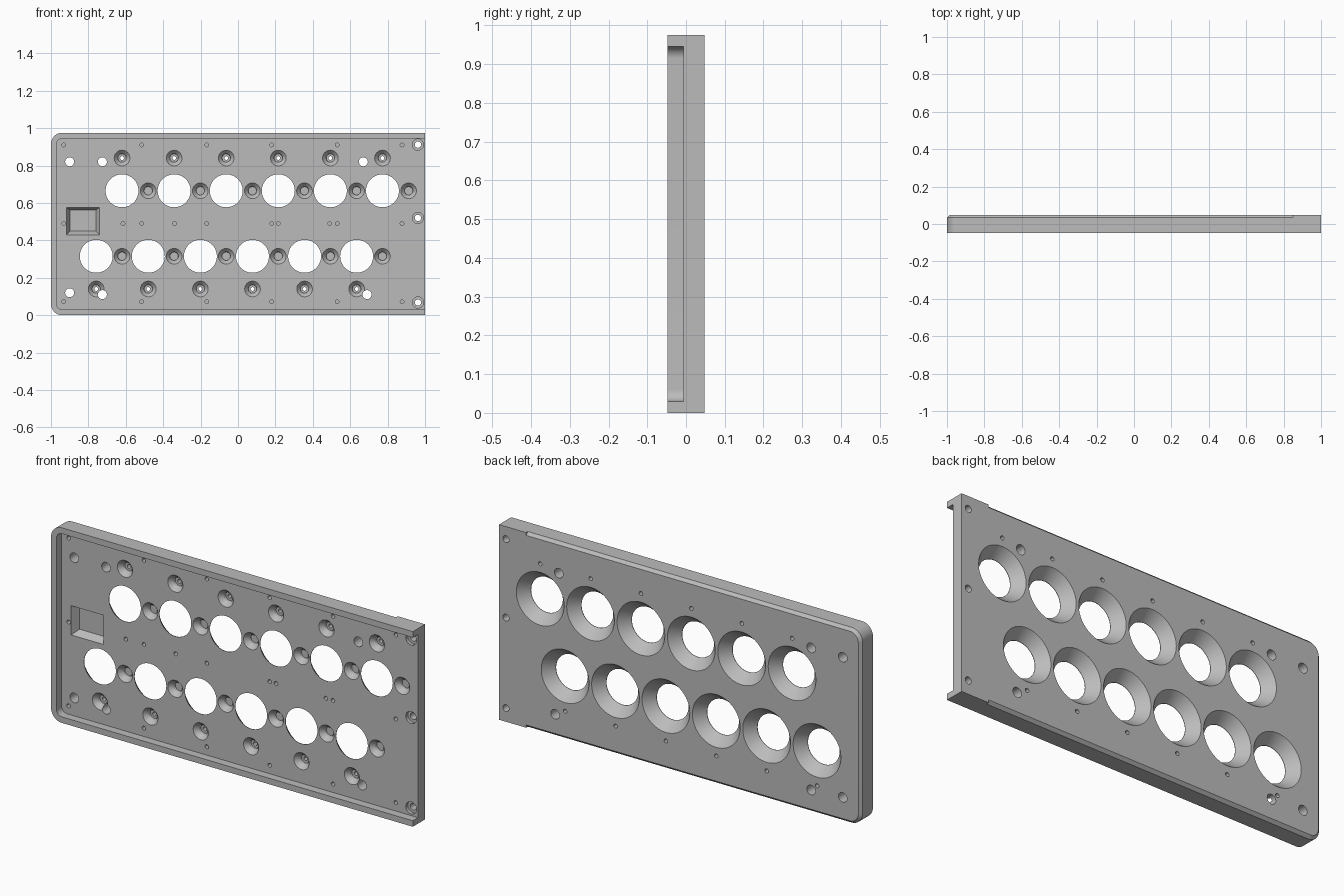
import bpy
import bmesh
from math import cos, sin, pi

cube = bpy.data.objects.get("Cube")
if cube:
    bpy.data.objects.remove(cube, do_unlink=True)

HEIGHT = 0.975
FRONT, BACK = -0.048, 0.048
FLOOR = -0.007          # bottom of the front recess
RADIUS, RIM = 0.06, 0.03
CHAMFER = 0.014
PITCH = 0.2785

grey = bpy.data.materials.new("plain grey")
grey.use_nodes = True
grey.diffuse_color = (0.5, 0.5, 0.5, 1)
grey.node_tree.nodes["Principled BSDF"].inputs["Base Color"].default_value = (0.5, 0.5, 0.5, 1)


def add_solid(bm, rings):
    """Closed solid lofted through rings of equal length."""
    loops = [[bm.verts.new(p) for p in ring] for ring in rings]
    n = len(loops[0])
    for a, b in zip(loops, loops[1:]):
        for i in range(n):
            j = (i + 1) % n
            bm.faces.new((a[i], a[j], b[j], b[i]))
    bm.faces.new(loops[0])
    bm.faces.new(loops[-1])


def make_object(name, solids):
    bm = bmesh.new()
    for rings in solids:
        add_solid(bm, rings)
    bmesh.ops.recalc_face_normals(bm, faces=bm.faces)
    mesh = bpy.data.meshes.new(name)
    bm.to_mesh(mesh)
    bm.free()
    mesh.materials.append(grey)
    obj = bpy.data.objects.new(name, mesh)
    bpy.context.collection.objects.link(obj)
    return obj


def lathe(x, z, profile, steps=32):
    """Rings about the y axis from (radius, y) pairs."""
    turns = [2 * pi * i / steps for i in range(steps)]
    return [[(x + r * cos(t), y, z + r * sin(t)) for t in turns] for r, y in profile]


def outline(inset, x_end):
    """Open-ended outline, rounded on the closed side: (x, z, normal x, normal z)."""
    r = RADIUS - inset
    path = [(x_end, HEIGHT - inset, 0, 1)]
    for cz, start in ((HEIGHT - RADIUS, pi / 2), (RADIUS, pi)):
        for i in range(13):
            t = start + i * pi / 24
            path.append((-1 + RADIUS + r * cos(t), cz + r * sin(t), cos(t), sin(t)))
    path.append((x_end, inset, 0, -1))
    return path


def prism(inset, x_end, y0, y1):
    return [[(x, y, z) for x, z, _, _ in outline(inset, x_end)] for y in (y0, y1)]


def rect(x0, x1, z0, z1, y):
    return [(x0, y, z0), (x1, y, z0), (x1, y, z1), (x0, y, z1)]


def row(x, z):
    return [(x + PITCH * i, z) for i in range(6)]


# Panel body and its cutters
panel = make_object("panel", [prism(0, 1, FRONT, BACK)])
cutters = [make_object("recess_cutter", [prism(RIM, 1.1, FRONT - 0.05, FLOOR)])]

# Chamfer along the back edge, stopping short of the open end
E = 0.01
chamfer = [[(x - nx * (CHAMFER + E), BACK + E, z - nz * (CHAMFER + E)),
            (x + nx * E, BACK + E, z + nz * E),
            (x + nx * E, BACK - CHAMFER - E, z + nz * E)]
           for x, z, nx, nz in outline(0, 0.85)]
cutters.append(make_object("chamfer_cutter", [chamfer]))

# Large openings flaring toward the back
funnel = [(0.088, -0.03), (0.088, FLOOR + 0.002), (0.132, BACK), (0.132, 0.07)]
cutters.append(make_object("funnel_cutter", [
    lathe(x, z, funnel, 64) for x, z in row(-0.62, 0.665) + row(-0.758, 0.315)]))

# Countersunk screw holes and blind countersunk sockets
screw = [(0.042, -0.03), (0.042, FLOOR), (0.024, 0.013), (0.022, 0.025),
         (0.01, 0.0251), (0.01, 0.07)]
socket = [(0.042, -0.03), (0.042, FLOOR), (0.024, 0.013), (0.022, 0.025)]
cutters.append(make_object("screw_cutter", [
    lathe(x, z, screw) for x, z in row(-0.62, 0.84) + row(-0.758, 0.14)]
    + [lathe(x, z, socket) for x, z in row(-0.48, 0.665) + row(-0.62, 0.315)]))

# Mounting holes, and counterbored holes at the open end
mounts = [(-0.9, 0.82), (-0.725, 0.82), (0.67, 0.82),
          (-0.9, 0.12), (-0.725, 0.11), (0.69, 0.11)]
solids = [lathe(x, z, [(0.024, -0.03), (0.024, 0.07)]) for x, z in mounts]
bore = [(0.03, -0.03), (0.03, 0.01), (0.017, 0.0101), (0.017, 0.07)]
solids += [lathe(0.962, z, bore) for z in (0.068, 0.52, 0.912)]

# Tiny blind pilot holes
columns = (-0.932, -0.515, -0.167, 0.18, 0.53, 0.877)
pilots = [(x, z) for x in columns for z in (0.072, 0.49, 0.91)]
pilots += [(x, 0.49) for x in (-0.615, -0.34, 0.215, 0.49)]
solids += [lathe(x, z, [(0.01, -0.03), (0.01, 0.02)], 16) for x, z in pilots]

# Tapered rectangular pocket
solids.append([rect(-0.917, -0.74, 0.43, 0.576, -0.03),
               rect(-0.917, -0.74, 0.43, 0.576, FLOOR + 0.001),
               rect(-0.897, -0.76, 0.45, 0.562, 0.03)])
cutters.append(make_object("hole_cutter", solids))

# Carve the panel, then drop the cutters
for cutter in cutters:
    cutter.hide_render = True
    mod = panel.modifiers.new(cutter.name, 'BOOLEAN')
    mod.operation = 'DIFFERENCE'
    mod.solver = 'EXACT'
    mod.object = cutter
bpy.context.view_layer.update()
carved = bpy.data.meshes.new_from_object(
    panel.evaluated_get(bpy.context.evaluated_depsgraph_get()))
panel.modifiers.clear()
panel.data = carved
carved.name = "panel"
carved.materials.clear()
carved.materials.append(grey)
for poly in carved.polygons:
    poly.material_index = 0
for cutter in cutters:
    bpy.data.objects.remove(cutter, do_unlink=True)

bpy.ops.object.select_all(action='DESELECT')
panel.select_set(True)
bpy.context.view_layer.objects.active = panel
bpy.ops.object.shade_smooth_by_angle(angle=pi / 9)
